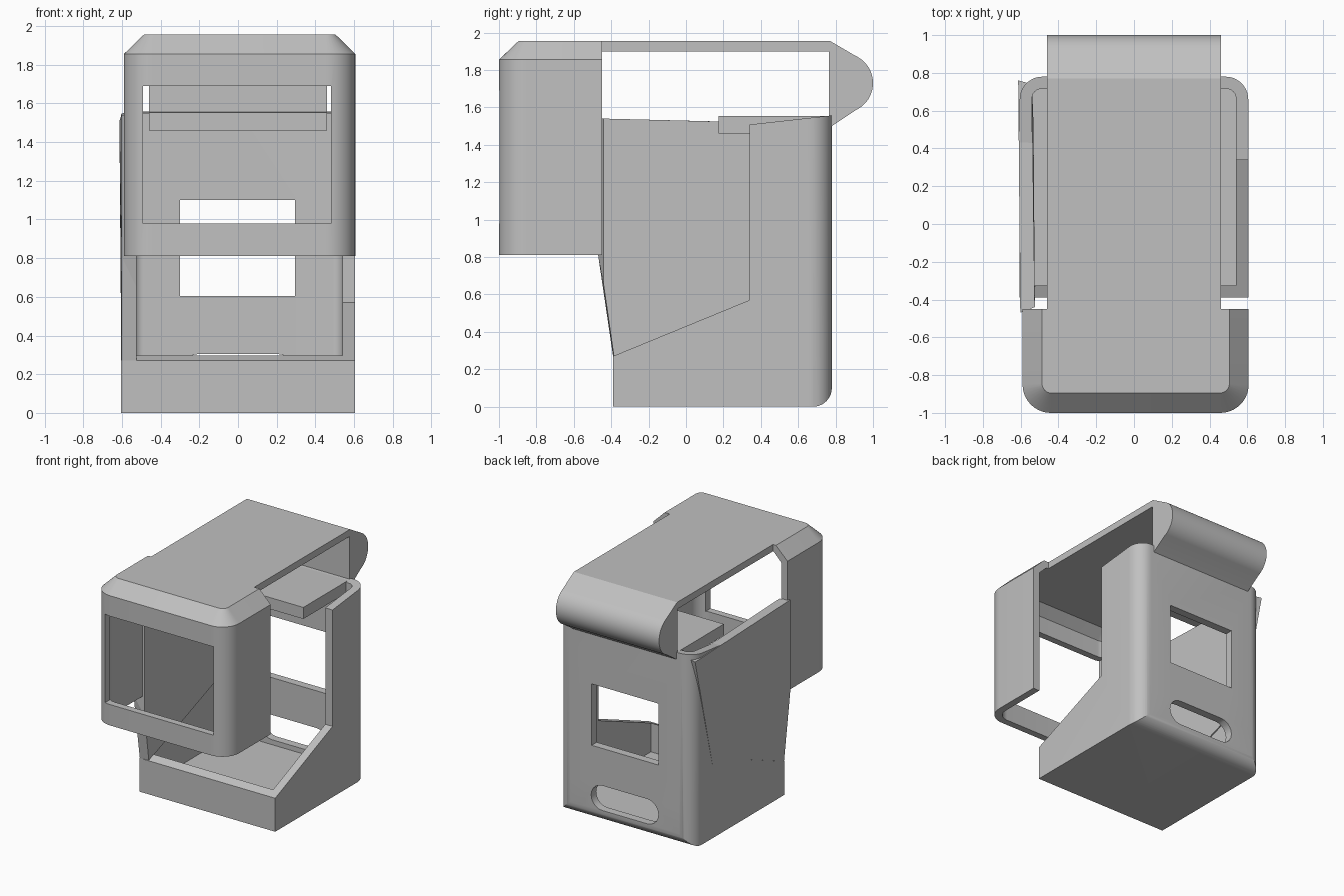
import bpy, bmesh
from math import sin, cos, pi, radians

cube = bpy.data.objects.get("Cube")
if cube:
    bpy.data.objects.remove(cube, do_unlink=True)

grey = bpy.data.materials.new("plain grey")
grey.use_nodes = True
grey.diffuse_color = (0.53, 0.53, 0.53, 1)
grey.node_tree.nodes["Principled BSDF"].inputs["Base Color"].default_value = grey.diffuse_color


def loft(name, rings):
    """Closed solid through rings with equal point counts."""
    bm = bmesh.new()
    loops = [[bm.verts.new(p) for p in ring] for ring in rings]
    n = len(loops[0])
    for a, b in zip(loops, loops[1:]):
        for i in range(n):
            j = (i + 1) % n
            bm.faces.new((a[i], a[j], b[j], b[i]))
    bm.faces.new(loops[0])
    bm.faces.new(loops[-1])
    bmesh.ops.recalc_face_normals(bm, faces=bm.faces)
    mesh = bpy.data.meshes.new(name)
    bm.to_mesh(mesh)
    bm.free()
    mesh.materials.append(grey)
    obj = bpy.data.objects.new(name, mesh)
    bpy.context.collection.objects.link(obj)
    return obj


def arc(cx, cy, r, start, end, steps=10):
    return [(cx + r * cos(radians(start + (end - start) * i / steps)),
             cy + r * sin(radians(start + (end - start) * i / steps)))
            for i in range(steps + 1)]


def footprint(x0, x1, y0, y1, front=0, back=0):
    """Rectangle with rounded front and/or back corners."""
    corners = [(x0, y0, 1, 1, front, 180), (x1, y0, -1, 1, front, 270),
               (x1, y1, -1, -1, back, 0), (x0, y1, 1, -1, back, 90)]
    pts = []
    for x, y, sx, sy, r, a in corners:
        pts += arc(x + sx * r, y + sy * r, r, a, a + 90) if r else [(x, y)]
    return pts


def at_z(pts, z):
    return [(x, y, z) for x, y in pts]


def across(name, yz, x0, x1):
    return loft(name, [[(x, y, z) for y, z in yz] for x in (x0, x1)])


def box(name, x0, x1, y0, y1, z0, z1):
    base = footprint(x0, x1, y0, y1)
    return loft(name, [at_z(base, z0), at_z(base, z1)])


def cut(obj, tool, operation="DIFFERENCE"):
    mod = obj.modifiers.new("cut", "BOOLEAN")
    mod.operation, mod.object, mod.solver = operation, tool, "EXACT"
    bpy.context.view_layer.objects.active = obj
    bpy.ops.object.modifier_apply(modifier=mod.name)
    bpy.data.objects.remove(tool, do_unlink=True)


# Lower body: rounded footprint trimmed to the stepped side profile
outer = footprint(-0.605, 0.605, -0.39, 0.78, back=0.12)
body = loft("lower_body", [at_z(outer, -0.1), at_z(outer, 1.7)])
side = [(-0.5, 0), *arc(0.68, 0.1, 0.1, -90, 0), (0.78, 0.3), (0.9, 0.3), (0.9, 1.57),
        (0.78, 1.557), (0.34, 1.508), (0.34, 0.57), (-0.39, 0.27), (-0.5, 0.225)]
cut(body, across("side_trim", side, -0.8, 0.8), "INTERSECT")
inner = footprint(-0.54, 0.54, -0.325, 0.715, back=0.05)
cut(body, loft("hollow", [at_z(inner, 0.065), at_z(inner, 1.9)]))
cut(body, box("window_cutter", -0.3, 0.295, 0.6, 0.9, 0.605, 1.1))
slot = arc(0.2, 0.205, 0.1, -90, 90) + arc(-0.2, 0.205, 0.1, 90, 270)
cut(body, loft("slot_cutter", [[(x, y, z) for x, z in slot] for y in (0.6, 0.9)]))

# Head shell: chamfered top, open back and bottom, front window
head = loft("head_shell", [
    at_z(footprint(-0.59, 0.607, -1, -0.45, front=0.15), 0.81),
    at_z(footprint(-0.59, 0.607, -1, -0.45, front=0.15), 1.855),
    at_z(footprint(-0.487, 0.505, -0.895, -0.45, front=0.05), 1.955)])
cut(head, loft("head_hollow", [
    at_z(footprint(-0.535, 0.55, -0.945, -0.3, front=0.1), 0.7),
    at_z(footprint(-0.535, 0.55, -0.945, -0.3, front=0.1), 1.83),
    at_z(footprint(-0.465, 0.48, -0.87, -0.3, front=0.04), 1.9)]))
cut(head, box("front_window_cutter", -0.49, 0.482, -1.2, -0.8, 0.978, 1.69))

# Roof slab running back into the rounded rear grip
roof = [(-0.45, 1.9), (-0.45, 1.955), (0.77, 1.955), *arc(0.84, 1.73, 0.16, 66, -66, 20),
        (0.765, 1.49), (0.765, 1.9)]
across("roof_and_rear_grip", roof, -0.46, 0.46)

# Shelf reaching forward from the rear grip
box("shelf", -0.46, 0.46, 0.175, 0.766, 1.46, 1.553)

# Side panel filling the open side, slightly skewed
edge_out = [(-0.602, -0.47, 1.54), (-0.602, -0.47, 0.81), (-0.602, -0.39, 0.268),
            (-0.606, 0.53, 0.6), (-0.613, 0.76, 1.51)]
edge_in = [(-0.525, -0.44, 1.54), (-0.525, -0.44, 0.65), (-0.525, -0.385, 0.268),
           (-0.532, 0.53, 0.6), (-0.54, 0.74, 1.51)]
loft("side_panel", [edge_out, edge_in])

# Smooth the rounded surfaces, keep edges sharp
bpy.ops.object.select_all(action="DESELECT")
for name in ("lower_body", "head_shell", "roof_and_rear_grip"):
    obj = bpy.data.objects[name]
    obj.select_set(True)
    bpy.context.view_layer.objects.active = obj
bpy.ops.object.shade_smooth_by_angle(angle=radians(22))
